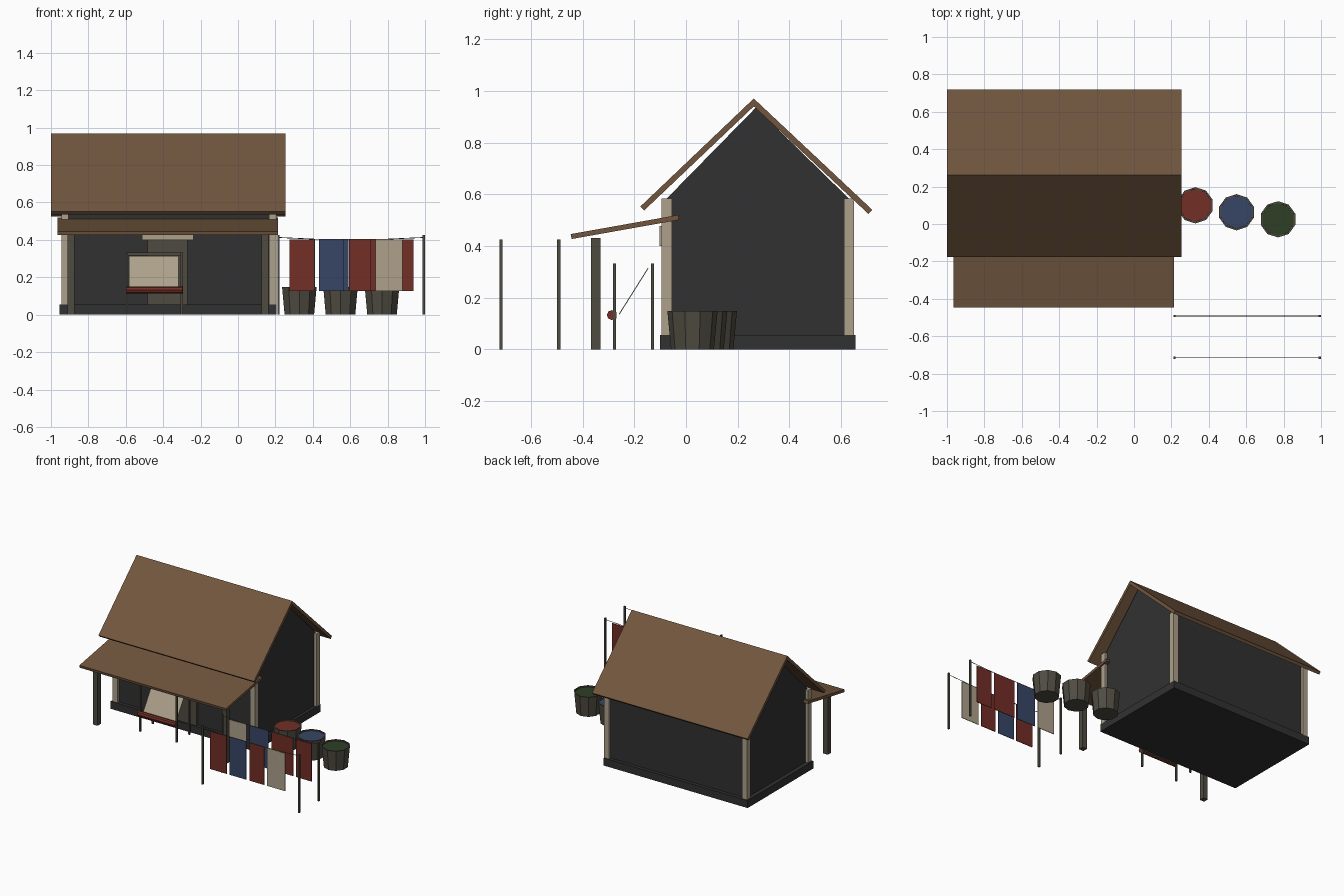
import bpy, bmesh, math
from mathutils import Vector

if "Cube" in bpy.data.objects:
    bpy.data.objects.remove(bpy.data.objects["Cube"])


def material(name, r, g, b):
    m = bpy.data.materials.new(name)
    lin = [(c / 255 / 12.92 if c < 11 else ((c / 255 + 0.055) / 1.055) ** 2.4) for c in (r, g, b)]
    m.diffuse_color = (*lin, 1)
    m.use_nodes = True
    m.node_tree.nodes["Principled BSDF"].inputs["Base Color"].default_value = m.diffuse_color
    return m


ROOF = material("roof_brown", 113, 86, 62)
WALL = material("charcoal", 49, 49, 49)
WOOD = material("weathered_wood", 79, 75, 65)
CREAM = material("cream", 173, 161, 138)
RED = material("dull_red", 114, 46, 38)
BLUE = material("dull_blue", 55, 69, 102)
GREEN = material("dark_green", 46, 62, 38)


def finish(name, bm, *mats):
    bmesh.ops.recalc_face_normals(bm, faces=bm.faces)
    me = bpy.data.meshes.new(name)
    bm.to_mesh(me)
    bm.free()
    for m in mats:
        me.materials.append(m)
    ob = bpy.data.objects.new(name, me)
    bpy.context.collection.objects.link(ob)
    return ob


def prism(name, profile, x0, x1, mat):
    """Extrude a (y, z) profile along x."""
    bm = bmesh.new()
    face = bm.faces.new([bm.verts.new((x0, y, z)) for y, z in profile])
    new = bmesh.ops.extrude_face_region(bm, geom=[face])["geom"]
    moved = [v for v in new if isinstance(v, bmesh.types.BMVert)]
    bmesh.ops.translate(bm, verts=moved, vec=(x1 - x0, 0, 0))
    return finish(name, bm, mat)


def box(name, x0, x1, y0, y1, z0, z1, mat):
    return prism(name, [(y0, z0), (y1, z0), (y1, z1), (y0, z1)], x0, x1, mat)


def post(name, x, y, w, z0, z1, mat):
    return box(name, x - w / 2, x + w / 2, y - w / 2, y + w / 2, z0, z1, mat)


def rod(name, a, b, r, mat, sides):
    """Cylinder between two points."""
    a, b = Vector(a), Vector(b)
    bm = bmesh.new()
    bmesh.ops.create_cone(bm, cap_ends=True, segments=sides, radius1=r, radius2=r, depth=(b - a).length)
    bm.transform((b - a).to_track_quat("Z", "Y").to_matrix().to_4x4())
    bmesh.ops.translate(bm, verts=bm.verts, vec=(a + b) / 2)
    return finish(name, bm, mat)


# House body and corner posts
box("foundation", -0.955, 0.205, -0.10, 0.655, 0, 0.055, WALL)
prism("house_walls", [(-0.075, 0.055), (0.63, 0.055), (0.63, 0.583), (0.27, 0.935), (-0.075, 0.583)],
      -0.925, 0.185, WALL)
for x in (-0.925, 0.185):
    for y in (-0.075, 0.63):
        post("corner_post", x, y, 0.04, 0.055, 0.583, CREAM)

# Main roof slopes
prism("front_roof", [(-0.177, 0.552), (0.262, 0.97), (0.277, 0.954), (-0.162, 0.537)], -1.0, 0.253, ROOF)
prism("back_roof", [(0.262, 0.97), (0.72, 0.54), (0.705, 0.524), (0.247, 0.954)], -1.0, 0.253, ROOF)

# Door and lintel
box("door", -0.485, -0.27, -0.09, -0.07, 0.055, 0.405, WOOD)
box("door_lintel", -0.513, -0.237, -0.102, -0.07, 0.40, 0.477, CREAM)

# Porch
prism("porch_roof", [(-0.446, 0.446), (-0.03, 0.52), (-0.026, 0.501), (-0.442, 0.427)], -0.965, 0.215, ROOF)
for x in (-0.892, 0.145):
    post("porch_post", x, -0.349, 0.037, 0, 0.43, WOOD)

# Weaving frame with tilted cloth and roll
for x in (-0.594, -0.301):
    for y in (-0.276, -0.13):
        post("loom_post", x, y, 0.012, 0, 0.333, WOOD)
box("loom_top_beam", -0.60, -0.295, -0.136, -0.124, 0.317, 0.333, WOOD)
box("loom_front_beam", -0.60, -0.295, -0.282, -0.268, 0.12, 0.145, WOOD)
rod("cloth_roll", (-0.598, -0.287, 0.133), (-0.297, -0.287, 0.133), 0.019, RED, 8)
prism("loom_cloth", [(-0.26, 0.137), (-0.148, 0.315), (-0.145, 0.313), (-0.257, 0.135)], -0.582, -0.317, CREAM)

# Two drying lines with hanging cloths
lines = {
    -0.715: [(0.275, 0.41, RED), (0.432, 0.567, BLUE), (0.593, 0.712, RED), (0.736, 0.88, CREAM)],
    -0.492: [(0.275, 0.413, CREAM), (0.44, 0.59, BLUE), (0.615, 0.79, RED), (0.812, 0.938, RED)],
}
for y, cloths in lines.items():
    for x in (0.216, 0.993):
        post("line_pole", x, y, 0.012, 0, 0.425, WOOD)
    sag = [(0.216, y, 0.413), (0.41, y, 0.404), (0.80, y, 0.404), (0.993, y, 0.413)]
    for a, b in zip(sag, sag[1:]):
        rod("line_rope", a, b, 0.002, WOOD, 6)
    for x0, x1, mat in cloths:
        box("hanging_cloth", x0, x1, y - 0.002, y + 0.002, 0.127, 0.402, mat)

# Dye vats: tapered tubs with a rim and a sunken dye surface
for x, y, dye in ((0.328, 0.10, RED), (0.548, 0.063, BLUE), (0.77, 0.025, GREEN)):
    bm = bmesh.new()
    bmesh.ops.create_cone(bm, cap_ends=True, segments=10, radius1=0.083, radius2=0.097, depth=0.148)
    bmesh.ops.translate(bm, verts=bm.verts, vec=(x, y, 0.074))
    top = max(bm.faces, key=lambda f: f.calc_center_median().z)
    bmesh.ops.inset_individual(bm, faces=[top], thickness=0.009)
    bmesh.ops.inset_individual(bm, faces=[top], thickness=0.0005, depth=-0.008)
    top.material_index = 1
    finish("dye_vat", bm, WOOD, dye)
